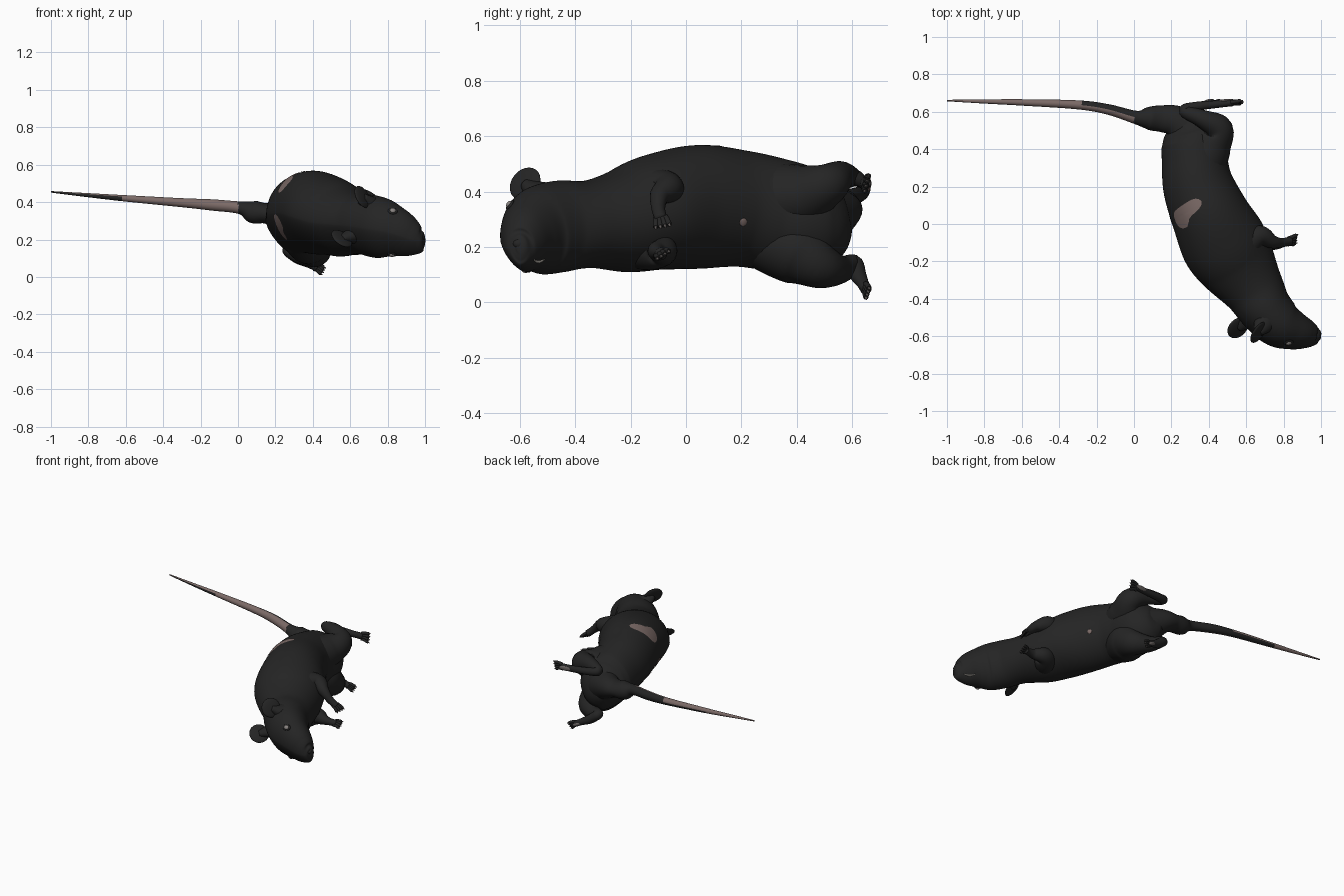
import bpy, bmesh, math
from mathutils import Vector

def material(name, col):
    m = bpy.data.materials.new(name)
    m.diffuse_color = (*col, 1)
    return m

FUR = material("black fur", (0.018, 0.018, 0.018))
SKIN = material("bare skin", (0.20, 0.145, 0.135))
CLAW = material("grey claw", (0.13, 0.115, 0.11))
EYE = material("eye grey", (0.25, 0.23, 0.22))
TOOTH = material("pale tooth", (0.45, 0.42, 0.38))

def spline(st, steps):
    """Catmull-Rom through stations (x, y, z, half width, half height)."""
    st = [s if len(s) != 4 else (*s, s[3]) for s in st]
    p = [st[0]] + st + [st[-1]]
    out = []
    for i in range(1, len(p) - 2):
        for k in range(steps):
            t = k / steps
            out.append([0.5 * (2*b + (c-a)*t + (2*a-5*b+4*c-d)*t*t + (3*b-a-3*c+d)*t**3)
                        for a, b, c, d in zip(p[i-1], p[i], p[i+1], p[i+2])])
    out.append(list(st[-1]))
    return out

def finish(name, bm, mats):
    bmesh.ops.recalc_face_normals(bm, faces=bm.faces)
    for f in bm.faces:
        f.smooth = True
    me = bpy.data.meshes.new(name)
    bm.to_mesh(me)
    bm.free()
    for m in mats:
        me.materials.append(m)
    ob = bpy.data.objects.new(name, me)
    bpy.context.collection.objects.link(ob)
    return ob

def oval(g):
    return math.cos(g), math.sin(g)

def flank(g):
    """Oval with the lower back quarter flattened, as the animal lies on its side."""
    c, s = oval(g)
    if c > 0 and s < 0:
        e = 2 / 1.45
        return c**e, -(-s)**e
    return c, s

def loft(name, stations, sides=16, steps=6, mats=(FUR,), rule=None, shape=oval):
    """Skin oval rings along a smooth path, closing both ends."""
    s = spline(stations, steps)
    bm = bmesh.new()
    rings = []
    for i, q in enumerate(s):
        a, b = s[max(i-1, 0)], s[min(i+1, len(s)-1)]
        t = (Vector(b[:3]) - Vector(a[:3])).normalized()
        side = t.cross(Vector((0, 0, 1))).normalized()
        up = side.cross(t)
        w, h = max(q[3], 0.002), max(q[4], 0.002)
        ring = []
        for j in range(sides):
            c, d = shape(2*math.pi*j/sides)
            ring.append(bm.verts.new(Vector(q[:3]) + side*w*c + up*h*d))
        rings.append(ring)
    for r0, r1 in zip(rings, rings[1:]):
        for j in range(sides):
            k = (j+1) % sides
            bm.faces.new((r0[j], r0[k], r1[k], r1[j]))
    bm.faces.new(rings[0])
    bm.faces.new(rings[-1])
    bmesh.ops.recalc_face_normals(bm, faces=bm.faces)
    if rule:
        bm.normal_update()
        for f in bm.faces:
            f.material_index = rule(f.calc_center_median(), f.normal)
    return finish(name, bm, mats)

def ball(name, loc, size, axis=(0, 0, 1), mat=FUR):
    """Ellipsoid whose local z points along axis."""
    bm = bmesh.new()
    bmesh.ops.create_uvsphere(bm, u_segments=24, v_segments=14, radius=1)
    rot = Vector(axis).to_track_quat('Z', 'Y')
    for v in bm.verts:
        v.co = rot @ Vector([a*b for a, b in zip(v.co, size)]) + Vector(loc)
    return finish(name, bm, (mat,))

# Body and head: one loft from rump to nose; side vector points to -x (the back)
def back_side(g):
    c, s = flank(math.pi - g) if BACK < 0 else flank(g)
    return (-c, s) if BACK < 0 else (c, s)

# path runs toward -y, so t x z points to -x: the back is the positive side
BACK = 1
body = loft("body_and_head", [
    (0.28, 0.59, 0.31, 0.03, 0.04), (0.285, 0.565, 0.305, 0.09, 0.10),
    (0.305, 0.50, 0.295, 0.15, 0.165), (0.32, 0.43, 0.297, 0.172, 0.192),
    (0.325, 0.33, 0.315, 0.176, 0.203), (0.345, 0.20, 0.338, 0.19, 0.21),
    (0.405, 0.05, 0.345, 0.208, 0.223), (0.48, -0.10, 0.326, 0.23, 0.21),
    (0.555, -0.22, 0.295, 0.21, 0.188), (0.64, -0.35, 0.282, 0.166, 0.158),
    (0.70, -0.45, 0.275, 0.145, 0.165), (0.775, -0.53, 0.258, 0.132, 0.160),
    (0.85, -0.567, 0.236, 0.107, 0.132), (0.92, -0.587, 0.208, 0.08, 0.103),
    (0.965, -0.597, 0.195, 0.056, 0.075), (0.99, -0.60, 0.195, 0.032, 0.048),
    (0.998, -0.602, 0.195, 0.01, 0.015)], 80, 8, shape=back_side)

def snap(p):
    """Nearest point and normal on the body skin."""
    _, co, n, _ = body.closest_point_on_mesh(Vector(p))
    return co, n

# Bald patches: thin bean-shaped plates laid on the back, above and below the spine
BEAN = [(0.222, 0.06), (0.218, 0.01), (0.25, -0.02), (0.295, -0.01), (0.315, 0.04),
        (0.355, 0.085), (0.362, 0.12), (0.33, 0.133), (0.275, 0.10)]

def patch(name, place):
    closed = BEAN[-1:] + BEAN + BEAN[:2]
    edge = [Vector(p) for p in spline(closed, 5)[5:-5]][:45]
    mid = Vector((0.285, 0.055))
    bm = bmesh.new()
    def vert(p):
        co, n = snap(place(p.x, p.y))
        return bm.verts.new(co + n*0.003)
    centre = vert(mid)
    rings = [[vert(mid.lerp(p, k/6)) for p in edge] for k in range(1, 7)]
    m = len(edge)
    for j in range(m):
        k = (j+1) % m
        bm.faces.new((centre, rings[0][j], rings[0][k]))
        for a, b in zip(rings, rings[1:]):
            bm.faces.new((a[j], b[j], b[k], a[k]))
    ob = finish(name, bm, (SKIN,))
    out = snap(place(*mid))[1]
    if ob.data.polygons[0].normal.dot(out) < 0:
        ob.data.flip_normals()

patch("upper_bald_patch", lambda x, y: (x, y, 0.455 + (x-0.22)*0.65))
patch("lower_bald_patch", lambda x, y: (0.195 + (x-0.22)*0.6, y-0.01, 0.33 - (x-0.22)*0.8))

# Tail: furry root, then skin on one side that turns over along its length
def tail_skin(c, n):
    if c.x > 0.0:
        return 0
    if c.x < -0.62:
        return int(not (n.y < -0.2 and n.z < 0.4))
    return int(n.y < -0.1 or (n.z > 0 and c.x < -0.28))

loft("tail", [
    (0.30, 0.49, 0.305, 0.12), (0.22, 0.55, 0.33, 0.085, 0.08), (0.15, 0.563, 0.34, 0.072, 0.055),
    (0.08, 0.565, 0.348, 0.062, 0.06),
    (0.01, 0.57, 0.37, 0.036, 0.034), (-0.14, 0.613, 0.385, 0.028, 0.03),
    (-0.30, 0.637, 0.397, 0.024), (-0.60, 0.65, 0.42, 0.017),
    (-0.80, 0.655, 0.437, 0.011), (-1.0, 0.66, 0.455, 0.004)], 24, 12, (FUR, SKIN), tail_skin)

# Legs: tapered limb, then toes fanned from the paw, each with a claw
def leg(name, path, length, spread, fan):
    loft(name, path, 24)
    end = Vector(path[-1][:3])
    ahead = (end - Vector(path[-2][:3])).normalized()
    fan = Vector(fan)
    for i in range(4):
        k = i - 1.5
        a = end - ahead*0.01 + fan*k*spread
        d = (ahead + fan*k*0.14).normalized() * length
        b, c = a + d*0.75, a + d
        mid = a + d*0.35 + Vector((0, 0, 0.004))
        loft(f"{name}_toe_{i+1}", [(*a, 0.012), (*mid, 0.010), (*b, 0.010), (*(b + d*0.06), 0.006)], 8, 3)
        loft(f"{name}_claw_{i+1}", [(*b, 0.006), (*c, 0.002)], 6, 2, (CLAW,))

leg("upper_hind_leg", [
    (0.34, 0.20, 0.37, 0.10), (0.37, 0.33, 0.375, 0.125), (0.415, 0.43, 0.39, 0.11),
    (0.45, 0.51, 0.425, 0.078), (0.37, 0.56, 0.455, 0.05, 0.055), (0.27, 0.605, 0.45, 0.033),
    (0.33, 0.628, 0.44, 0.025), (0.44, 0.64, 0.432, 0.02, 0.022), (0.53, 0.648, 0.43, 0.018, 0.022)],
    0.065, 0.012, (0.0, 0.25, 0.95))
leg("lower_hind_leg", [
    (0.34, 0.20, 0.26, 0.10), (0.36, 0.33, 0.215, 0.122), (0.39, 0.42, 0.175, 0.118),
    (0.405, 0.49, 0.13, 0.082), (0.33, 0.56, 0.12, 0.05), (0.27, 0.605, 0.14, 0.033),
    (0.32, 0.62, 0.10, 0.03), (0.38, 0.637, 0.07, 0.022), (0.42, 0.647, 0.05, 0.02)],
    0.058, 0.012, (0.35, 0.2, 0.6))
leg("upper_fore_leg", [
    (0.53, -0.20, 0.38, 0.09), (0.60, -0.11, 0.40, 0.085), (0.675, -0.065, 0.41, 0.058),
    (0.74, -0.095, 0.385, 0.036), (0.79, -0.10, 0.34, 0.025), (0.835, -0.09, 0.30, 0.023)],
    0.06, 0.012, (0.3, 0.9, 0.1))
leg("lower_fore_leg", [
    (0.56, -0.22, 0.22, 0.09), (0.63, -0.13, 0.195, 0.08), (0.69, -0.085, 0.185, 0.055),
    (0.75, -0.105, 0.185, 0.034), (0.80, -0.10, 0.18, 0.023), (0.835, -0.09, 0.175, 0.023)],
    0.05, 0.012, (0.0, 0.8, 0.5))

# Bare soles of the hind feet, facing the tail
ball("upper_sole", (0.49, 0.660, 0.43), (0.008, 0.016, 0.045), (1, 0.09, -0.05), CLAW)
ball("lower_sole", (0.40, 0.656, 0.055), (0.012, 0.012, 0.032), (0.85, 0.2, -0.4), CLAW)

# Ears: thin round discs on broad stalks
for name, loc, root, axis in (
        ("upper_ear", (0.665, -0.58, 0.428), (0.715, -0.50, 0.37), (0.75, -0.5, 0.4)),
        ("lower_ear", (0.555, -0.555, 0.205), (0.66, -0.46, 0.235), (0.5, -0.5, 0.7))):
    ball(name, loc, (0.064, 0.064, 0.014), axis)
    a, b = Vector(root), Vector(loc)
    loft(name + "_stalk", [(*a, 0.07), (*a.lerp(b, 0.55), 0.052, 0.04), (*b, 0.025, 0.02)], 16, 5)

# Eyes, mouth edge and navel sit on the skin
for name, p in (("upper_eye", (0.825, -0.625, 0.345)), ("lower_eye", (0.82, -0.59, 0.10))):
    co, n = snap(p)
    ball(name + "_rim", co, (0.026, 0.021, 0.007), n)
    ball(name, co + n*0.003, (0.016, 0.014, 0.010), n, EYE)
mouth = [snap(p)[0] for p in ((0.95, -0.565, 0.165), (0.94, -0.54, 0.15), (0.925, -0.52, 0.145), (0.905, -0.50, 0.15))]
loft("mouth_edge", [(*p, r) for p, r in zip(mouth, (0.002, 0.005, 0.005, 0.002))], 8, 4, (TOOTH,))
co, n = snap((0.56, 0.215, 0.285))
ball("navel", co, (0.015, 0.015, 0.004), n, SKIN)
ball("nose", (0.985, -0.602, 0.212), (0.015, 0.022, 0.018))
